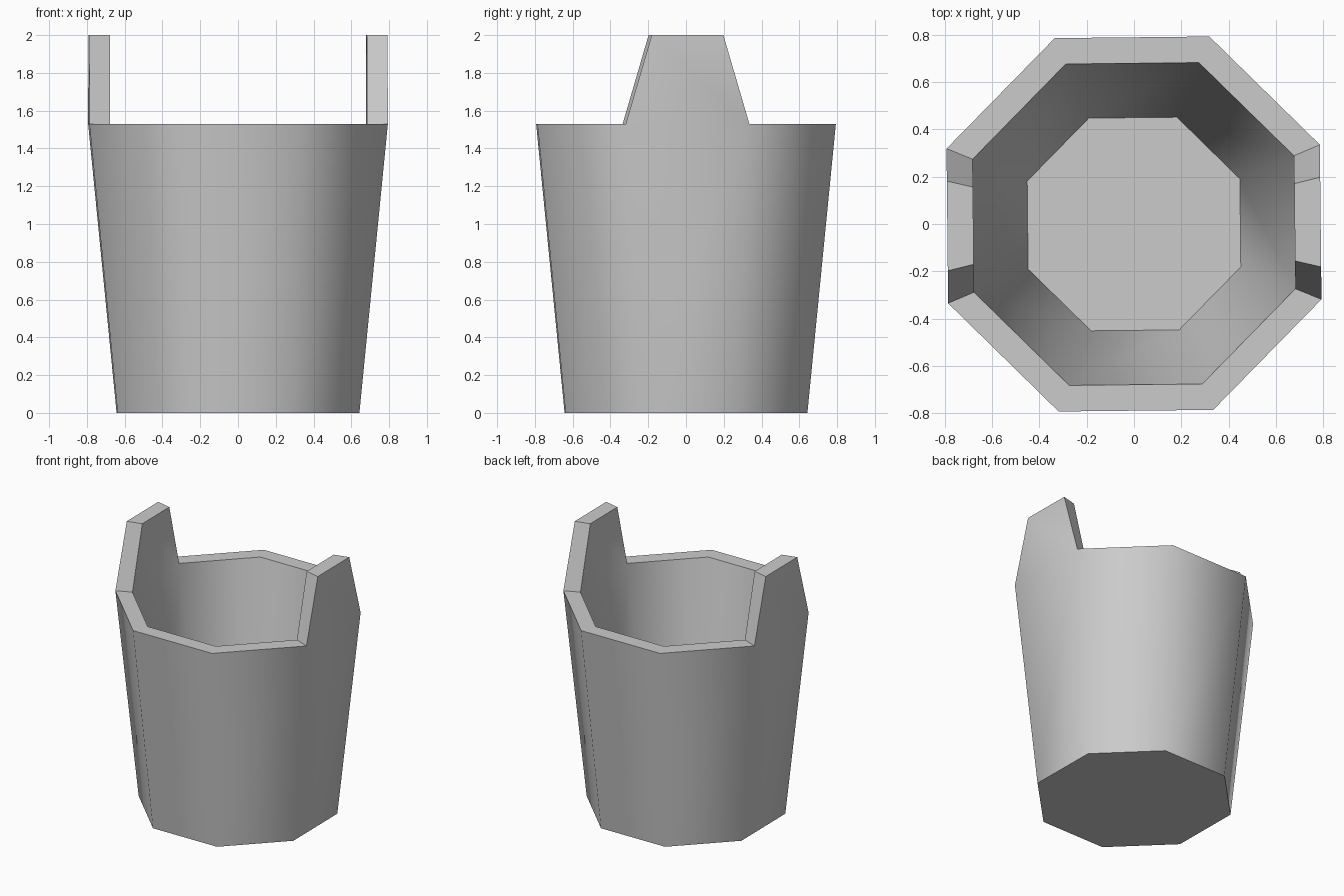
import bpy, bmesh, math
from mathutils import Matrix

cube = bpy.data.objects.get("Cube")
if cube:
    bpy.data.objects.remove(cube)

SIDES = 8
RIM_Z, TOP_Z, FLOOR_Z = 1.53, 2.0, 0.15

grey = bpy.data.materials.new("light grey")
grey.use_nodes = True
colour = (0.6, 0.6, 0.6, 1)
grey.diffuse_color = colour
grey.node_tree.nodes["Principled BSDF"].inputs["Base Color"].default_value = colour


def ring(bm, apothem, z):
    """Octagon with flat sides towards x and y."""
    r = apothem / math.cos(math.pi / SIDES)
    angles = [(i + 0.5) * math.tau / SIDES for i in range(SIDES)]
    return [bm.verts.new((r * math.cos(a), r * math.sin(a), z)) for a in angles]


def bridge(bm, a, b):
    return [bm.faces.new((a[i - 1], a[i], b[i], b[i - 1])) for i in range(SIDES)]


bm = bmesh.new()

# Tapered shell: outer wall, rim, inner wall
outer_bottom = ring(bm, 0.64, 0)
outer_rim = ring(bm, 0.79, RIM_Z)
inner_rim = ring(bm, 0.68, RIM_Z)
inner_floor = ring(bm, 0.45, FLOOR_Z)
bridge(bm, outer_bottom, outer_rim)
rim = bridge(bm, outer_rim, inner_rim)
bridge(bm, inner_rim, inner_floor)

# Underside and floor
bm.faces.new(outer_bottom[::-1])
bm.faces.new(inner_floor)

# Handle ears raised from the left and right rim faces, narrowing upwards
sides = [f for f in rim if abs(f.calc_center_median().x) > 0.7]
ears = bmesh.ops.extrude_discrete_faces(bm, faces=sides)["faces"]
for face in ears:
    for v in face.verts:
        v.co.z = TOP_Z
        v.co.y *= 0.58

bmesh.ops.recalc_face_normals(bm, faces=bm.faces)
bm.transform(Matrix.Rotation(math.radians(0.6), 4, "Z"))

mesh = bpy.data.meshes.new("bucket")
bm.to_mesh(mesh)
bm.free()
mesh.materials.append(grey)
bucket = bpy.data.objects.new("bucket", mesh)
bpy.context.collection.objects.link(bucket)

# Rounded walls, crisp rims
bpy.ops.object.select_all(action="DESELECT")
bucket.select_set(True)
bpy.context.view_layer.objects.active = bucket
bpy.ops.object.shade_smooth_by_angle(angle=math.radians(50))
